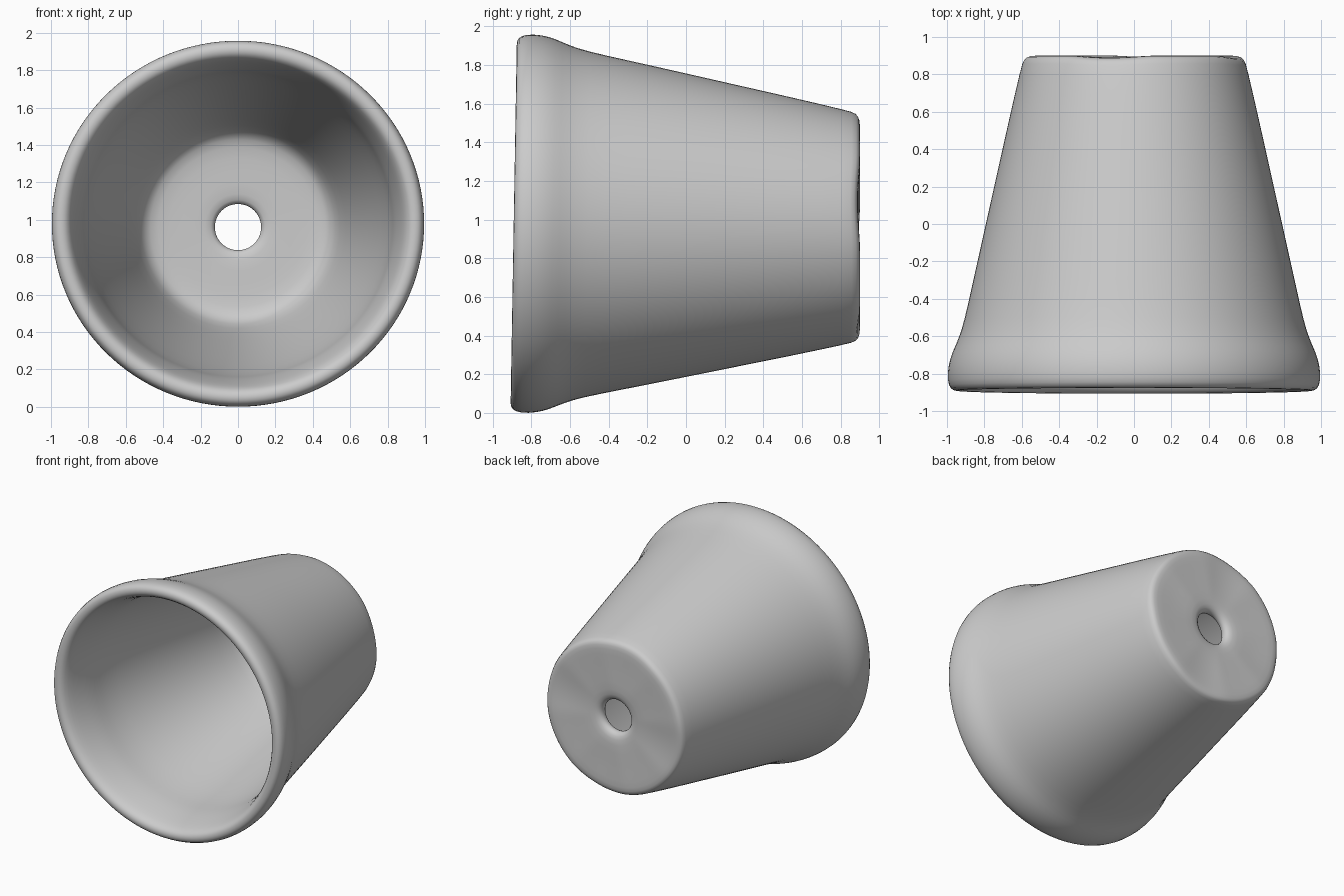
import bpy, bmesh, math

if "Cube" in bpy.data.objects:
    bpy.data.objects.remove(bpy.data.objects["Cube"])

SEGMENTS = 64

# Closed wall profile (radius, y): hole -> base -> outer wall -> rim -> inner wall -> floor
profile = [
    (0.120, 0.85), (0.145, 0.88), (0.20, 0.89), (0.35, 0.893), (0.50, 0.90),
    (0.565, 0.902), (0.592, 0.885), (0.604, 0.84), (0.67, 0.55), (0.735, 0.25),
    (0.795, -0.02), (0.86, -0.32), (0.905, -0.53), (0.935, -0.62),
    (0.968, -0.69), (0.988, -0.76), (0.992, -0.84), (0.975, -0.885),
    (0.94, -0.895), (0.905, -0.885), (0.88, -0.84), (0.855, -0.75),
    (0.830, -0.64), (0.822, -0.55), (0.805, -0.40), (0.715, 0.0), (0.61, 0.42),
    (0.54, 0.69), (0.50, 0.765), (0.44, 0.79), (0.30, 0.795), (0.16, 0.795),
    (0.125, 0.81),
]


def place(radius, y, angle):
    """Ring point with the slight hand-made ovalness, tilt and edge dents."""
    front = (0.9 - y) / 1.8
    rx = radius * (1 + 0.008 * front)
    rz = radius * (1 - 0.010 * front)
    x = rx * math.cos(angle)
    z = 0.96 + 0.02 * front + rz * math.sin(angle)
    tilt = 0.017 * math.sin(angle) * radius * front
    dent = 0.0
    if y > 0.87 and radius > 0.3:
        dent = 0.012 * max(0, math.sin(4 * angle + 0.6)) * radius / 0.55
    return (x, y + tilt - dent, z)


# Pot: revolved wall around the y axis
bm = bmesh.new()
rings = [[bm.verts.new(place(r, y, 2 * math.pi * i / SEGMENTS))
          for i in range(SEGMENTS)] for r, y in profile]
for k, ring in enumerate(rings):
    following = rings[(k + 1) % len(rings)]
    for i in range(SEGMENTS):
        j = (i + 1) % SEGMENTS
        bm.faces.new((ring[i], ring[j], following[j], following[i]))
bmesh.ops.recalc_face_normals(bm, faces=bm.faces)
for face in bm.faces:
    face.smooth = True

mesh = bpy.data.meshes.new("flower_pot")
bm.to_mesh(mesh)
bm.free()
pot = bpy.data.objects.new("flower_pot", mesh)
bpy.context.collection.objects.link(pot)

# Soft clay surface
soften = pot.modifiers.new("soften", 'SUBSURF')
soften.levels = soften.render_levels = 1
